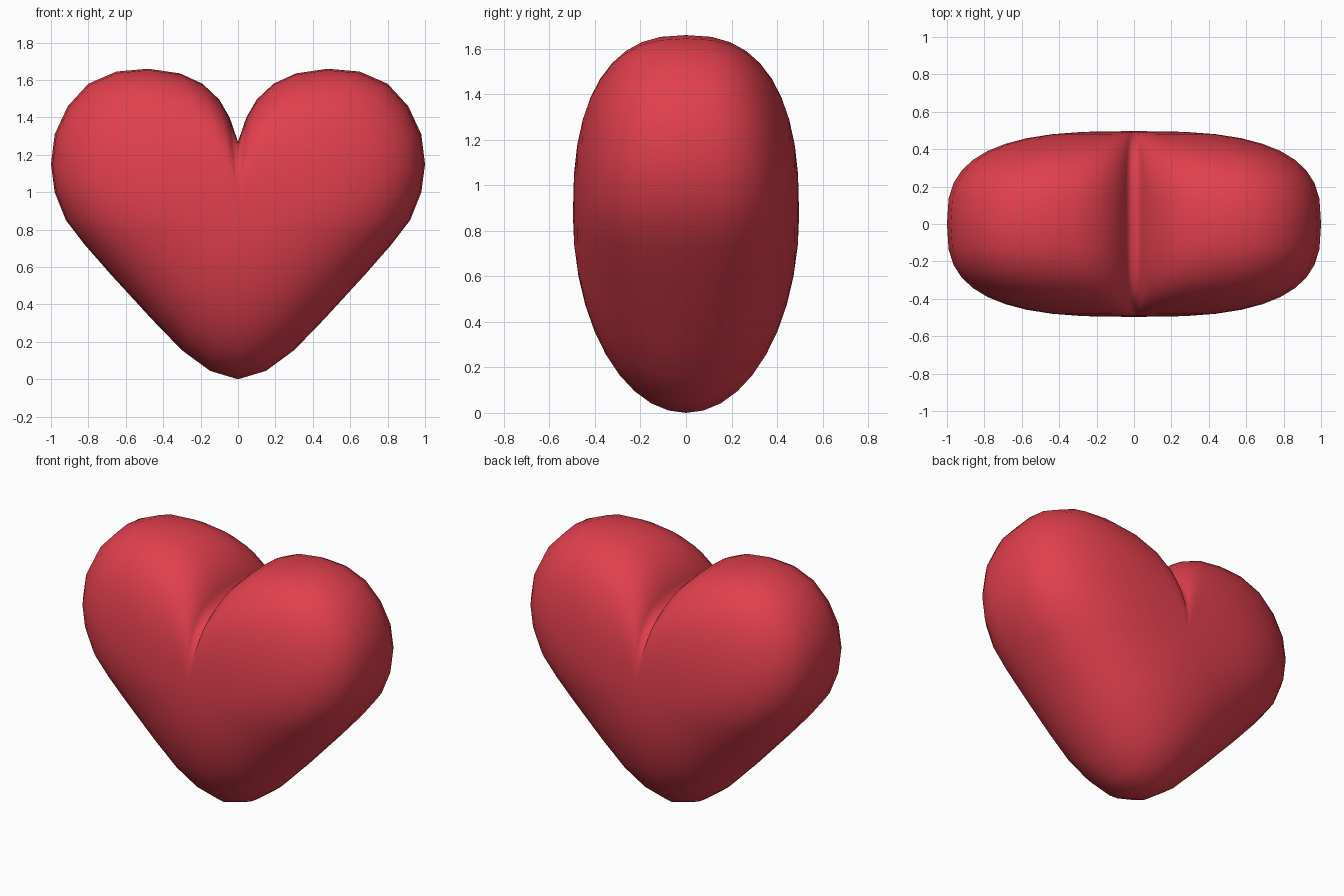
import bpy, bmesh, math

if "Cube" in bpy.data.objects:
    bpy.data.objects.remove(bpy.data.objects["Cube"])

# Right half of the heart outline, notch to tip: x, z, bulge exponent
HALF = [(0, 1.27, 3.0), (0.045, 1.40, 2.9), (0.10, 1.495, 2.8), (0.19, 1.58, 2.65),
        (0.31, 1.635, 2.55), (0.48, 1.66, 2.5), (0.65, 1.645, 2.55), (0.80, 1.58, 2.6),
        (0.91, 1.46, 2.7), (0.98, 1.31, 2.8), (1.0, 1.15, 2.85), (0.98, 1.0, 2.85),
        (0.92, 0.85, 2.8), (0.82, 0.72, 2.7), (0.68, 0.56, 2.55), (0.46, 0.32, 2.35),
        (0.30, 0.155, 2.2), (0.15, 0.045, 2.05), (0, 0, 2.0)]
OUTLINE = HALF + [(-x, z, n) for x, z, n in HALF[-2:0:-1]]
CENTRE_Z, DEPTH, STEPS = 0.87, 0.497, 10

bm = bmesh.new()


def ring(angle):
    """Outline shrunk towards the centre and pushed out along y."""
    c, s = math.cos(angle), math.sin(angle)
    verts = []
    for x, z, n in OUTLINE:
        k = c ** (2 / n)
        y = math.copysign(abs(s) ** (2 / n), s) * DEPTH
        verts.append(bm.verts.new((x * k, y, CENTRE_Z + (z - CENTRE_Z) * k)))
    return verts


# Pillow-shaped heart body lofted from front to back
rings = [ring(math.pi / 2 * i / STEPS) for i in range(1 - STEPS, STEPS)]
count = len(OUTLINE)
for a, b in zip(rings, rings[1:]):
    for i in range(count):
        j = (i + 1) % count
        bm.faces.new((a[i], a[j], b[j], b[i]))

# Front and back centre caps
for edge, y in ((rings[0], -DEPTH), (rings[-1], DEPTH)):
    pole = bm.verts.new((0, y, CENTRE_Z))
    for i in range(count):
        bm.faces.new((edge[i], edge[(i + 1) % count], pole))

bmesh.ops.recalc_face_normals(bm, faces=bm.faces[:])
for f in bm.faces:
    f.smooth = True
mesh = bpy.data.meshes.new("heart")
bm.to_mesh(mesh)
bm.free()
heart = bpy.data.objects.new("heart", mesh)
bpy.context.collection.objects.link(heart)

# Red finish
red = bpy.data.materials.new("red")
red.diffuse_color = (0.75, 0.05, 0.075, 1)
red.use_nodes = True
red.node_tree.nodes["Principled BSDF"].inputs["Base Color"].default_value = red.diffuse_color
mesh.materials.append(red)
